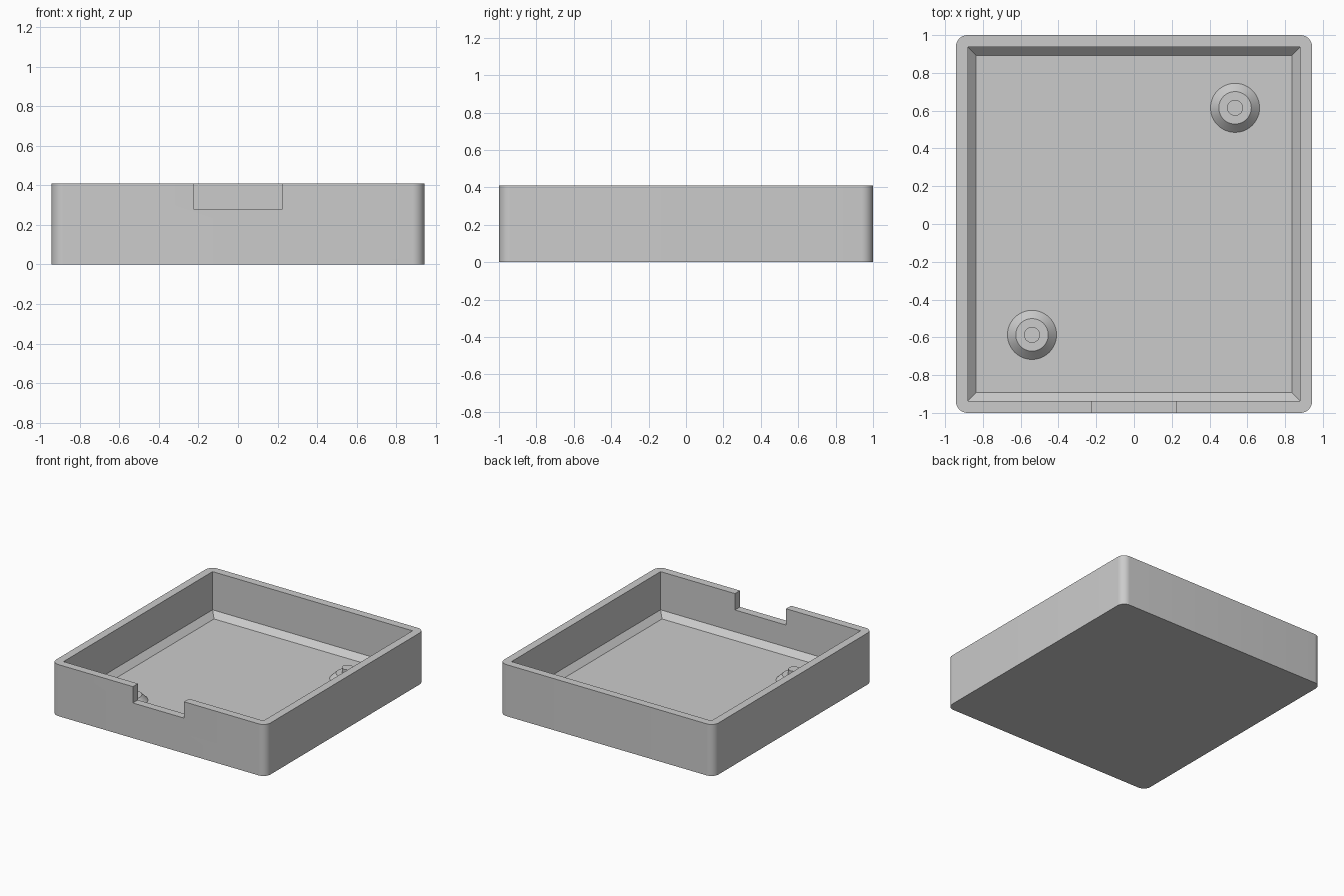
import bpy
import bmesh
import math

if "Cube" in bpy.data.objects:
    bpy.data.objects.remove(bpy.data.objects["Cube"], do_unlink=True)

HALF_X, HALF_Y, HEIGHT = 0.943, 1.0, 0.41
WALL, FLOOR, CHAMFER = 0.063, 0.062, 0.044

grey = bpy.data.materials.new("plain grey")
grey.use_nodes = True
colour = (0.6, 0.6, 0.6, 1.0)
grey.diffuse_color = colour
grey.node_tree.nodes["Principled BSDF"].inputs["Base Color"].default_value = colour


def add_object(name, bm):
    """Turn a bmesh into a grey object."""
    bmesh.ops.recalc_face_normals(bm, faces=bm.faces)
    mesh = bpy.data.meshes.new(name)
    bm.to_mesh(mesh)
    bm.free()
    mesh.materials.append(grey)
    obj = bpy.data.objects.new(name, mesh)
    bpy.context.collection.objects.link(obj)
    return obj


def loft(rings):
    """Skin a stack of equal rings and cap both ends."""
    bm = bmesh.new()
    loops = [[bm.verts.new(p) for p in ring] for ring in rings]
    for low, high in zip(loops, loops[1:]):
        for i in range(len(low)):
            j = (i + 1) % len(low)
            bm.faces.new((low[i], low[j], high[j], high[i]))
    bm.faces.new(loops[0][::-1])
    bm.faces.new(loops[-1])
    return bm


def rectangle(x, y, z, centre_y=0):
    return [(sx * x, centre_y + sy * y, z)
            for sx, sy in ((-1, -1), (1, -1), (1, 1), (-1, 1))]


def circle(radius, z, sides=48):
    return [(radius * math.cos(math.tau * i / sides),
             radius * math.sin(math.tau * i / sides), z) for i in range(sides)]


def smooth(obj):
    bpy.ops.object.select_all(action="DESELECT")
    obj.select_set(True)
    bpy.context.view_layer.objects.active = obj
    bpy.ops.object.shade_smooth_by_angle(angle=math.radians(30))


def cut(obj, cutter):
    """Subtract the cutter, bake the result and discard the cutter."""
    cutter.hide_render = True
    mod = obj.modifiers.new("cut", "BOOLEAN")
    mod.operation = "DIFFERENCE"
    mod.solver = "EXACT"
    mod.object = cutter
    bpy.context.view_layer.objects.active = obj
    bpy.ops.object.modifier_apply(modifier=mod.name)
    bpy.data.objects.remove(cutter, do_unlink=True)


def upright_edges(bm):
    return [e for e in bm.edges
            if abs(e.verts[0].co.z - e.verts[1].co.z) > 0.1]


# Outer block with rounded upright corners
bm = loft([rectangle(HALF_X, HALF_Y, z) for z in (0, HEIGHT)])
bmesh.ops.bevel(bm, geom=upright_edges(bm), offset=0.062, segments=10,
                profile=0.5, affect="EDGES")
tray = add_object("tray", bm)

# Cavity with a sloped border around the floor
in_x, in_y = HALF_X - WALL, HALF_Y - WALL
cavity = add_object("cavity_cutter", loft([
    rectangle(in_x - CHAMFER, in_y - CHAMFER, FLOOR),
    rectangle(in_x, in_y, FLOOR + CHAMFER),
    rectangle(in_x, in_y, HEIGHT + 0.1)]))
cut(tray, cavity)

# Notch in the front wall
notch = add_object("notch_cutter", loft([
    rectangle(0.225, 0.1, z, -HALF_Y) for z in (0.28, HEIGHT + 0.1)]))
cut(tray, notch)
smooth(tray)

# Tapered feet with a locating pin, in opposite corners
for name, x, y in (("back_left_post", 0.535, 0.615),
                   ("front_right_post", -0.54, -0.587)):
    post = add_object(name, loft([
        circle(0.13, FLOOR), circle(0.086, FLOOR + CHAMFER),
        circle(0.042, FLOOR + CHAMFER), circle(0.042, 0.15)]))
    post.location = (x, y, 0)
    smooth(post)
